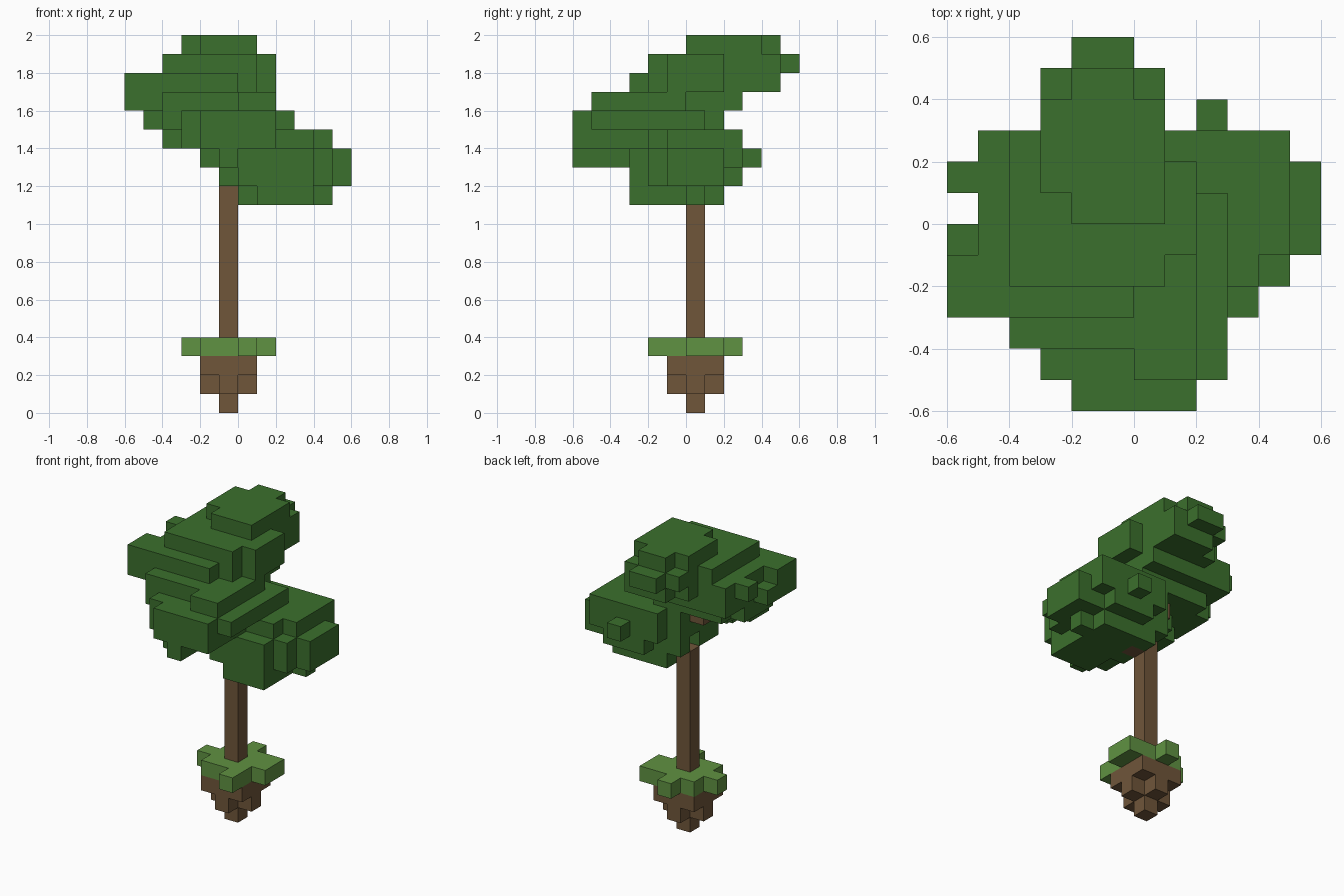
import bpy
import bmesh
from mathutils import Vector

CELL = 0.1  # edge length of one block

cube = bpy.data.objects.get("Cube")
if cube:
    bpy.data.objects.remove(cube, do_unlink=True)


def make_material(name, rgb):
    mat = bpy.data.materials.new(name)
    mat.use_nodes = True
    color = (*rgb, 1.0)
    mat.diffuse_color = color
    mat.node_tree.nodes["Principled BSDF"].inputs["Base Color"].default_value = color
    return mat


leaf_green = make_material("leaf_green", (0.044, 0.162, 0.026))
grass_green = make_material("grass_green", (0.117, 0.287, 0.054))
bark_brown = make_material("bark_brown", (0.162, 0.093, 0.042))


def fill(boxes):
    """Cells covered by boxes given as x range, y range, z range."""
    return {(x, y, z)
            for x0, x1, y0, y1, z0, z1 in boxes
            for x in range(x0, x1)
            for y in range(y0, y1)
            for z in range(z0, z1)}


def build_blocks(name, cells, occupied, material):
    """Mesh only the outer skin of a set of cells."""
    bm = bmesh.new()
    corners = {}

    def corner(point):
        key = tuple(round(c) for c in point)
        if key not in corners:
            corners[key] = bm.verts.new(Vector(key) * CELL)
        return corners[key]

    for cell in sorted(cells):
        center = Vector(cell) + Vector((0.5, 0.5, 0.5))
        for axis in range(3):
            for sign in (-1, 1):
                normal = Vector((0, 0, 0))
                normal[axis] = sign
                neighbour = tuple(int(c + n) for c, n in zip(cell, normal))
                if neighbour in occupied:
                    continue
                u = Vector((0, 0, 0))
                u[(axis + 1) % 3] = 1
                v = normal.cross(u)
                ring = [center + (normal + a * u + b * v) / 2
                        for a, b in ((-1, -1), (1, -1), (1, 1), (-1, 1))]
                bm.faces.new([corner(p) for p in ring])

    mesh = bpy.data.meshes.new(name)
    bm.to_mesh(mesh)
    bm.free()
    mesh.materials.append(material)
    obj = bpy.data.objects.new(name, mesh)
    bpy.context.collection.objects.link(obj)
    return obj


# Soil tapering to a point
soil = fill([
    (-1, 0, 0, 1, 0, 1),
    (-2, 1, 0, 1, 1, 2), (-1, 0, -1, 2, 1, 2),
    (-2, 1, -1, 2, 2, 3),
])

# Grass cap with ragged rim
grass = fill([
    (-2, 1, -1, 2, 3, 4), (0, 1, -2, -1, 3, 4), (1, 2, 0, 2, 3, 4),
    (-1, 0, 2, 3, 3, 4), (-3, -2, 0, 1, 3, 4),
])

# Trunk and two branch stubs
trunk = fill([
    (-1, 0, 0, 1, 4, 12), (0, 1, 0, 1, 11, 12), (-2, -1, 0, 1, 14, 15),
])

# Low clump on the left side
low_clump = fill([
    (1, 4, -3, 2, 11, 12), (0, 1, -1, 2, 11, 12), (4, 5, 0, 1, 11, 12),
    (0, 4, -3, -2, 12, 14), (0, 5, -2, 2, 12, 14), (5, 6, -1, 2, 12, 14),
    (1, 4, 2, 3, 12, 13), (0, 5, 2, 3, 13, 14), (2, 3, 3, 4, 13, 14),
    (0, 4, -2, 3, 14, 15), (4, 5, -1, 3, 14, 15),
    (-1, 0, -2, 0, 12, 13), (-1, 0, -2, 2, 13, 15), (-1, 0, 1, 2, 12, 13),
])

# Middle clump leaning to the front
middle_clump = fill([
    (-1, 0, -6, -5, 13, 14), (-2, 0, -5, -2, 13, 14),
    (-2, 2, -6, -5, 14, 16), (-3, 2, -5, -4, 14, 16),
    (-3, 2, -4, -1, 14, 15), (-4, -3, -3, -1, 14, 15), (-3, 0, -1, 0, 14, 15),
    (-4, 2, -4, 1, 15, 16), (2, 3, -5, 1, 15, 16),
    (-5, -4, -2, 1, 15, 16), (-4, 1, 1, 2, 15, 16),
    (-4, 2, -4, -3, 16, 17), (0, 2, -5, -4, 16, 17),
    (-5, 1, -3, 2, 16, 17), (1, 2, -3, 0, 16, 17), (-5, 1, 2, 3, 16, 17),
])

# High clump leaning to the back
high_clump = fill([
    (-6, 0, -3, -2, 16, 18), (-6, -5, -2, -1, 16, 18),
    (-6, -5, -1, 0, 16, 17), (-6, -5, 1, 2, 17, 18),
    (-5, 1, -2, 3, 17, 18), (1, 2, -1, 2, 17, 19),
    (-3, 1, 3, 4, 17, 18), (-2, 1, 4, 5, 17, 18),
    (-4, 1, -2, 3, 18, 19), (-3, 1, 3, 5, 18, 19), (-2, 0, 5, 6, 18, 19),
    (-3, 1, 1, 4, 19, 20), (-2, 1, 0, 1, 19, 20), (-2, 0, 4, 5, 19, 20),
])

# Earlier parts keep shared cells, so no surfaces overlap
occupied = set()
parts = []
for name, cells, material in (
    ("soil", soil, bark_brown),
    ("grass", grass, grass_green),
    ("trunk", trunk, bark_brown),
    ("low_leaf_clump", low_clump, leaf_green),
    ("middle_leaf_clump", middle_clump, leaf_green),
    ("high_leaf_clump", high_clump, leaf_green),
):
    parts.append((name, cells - occupied, material))
    occupied |= cells

for name, cells, material in parts:
    build_blocks(name, cells, occupied, material)
